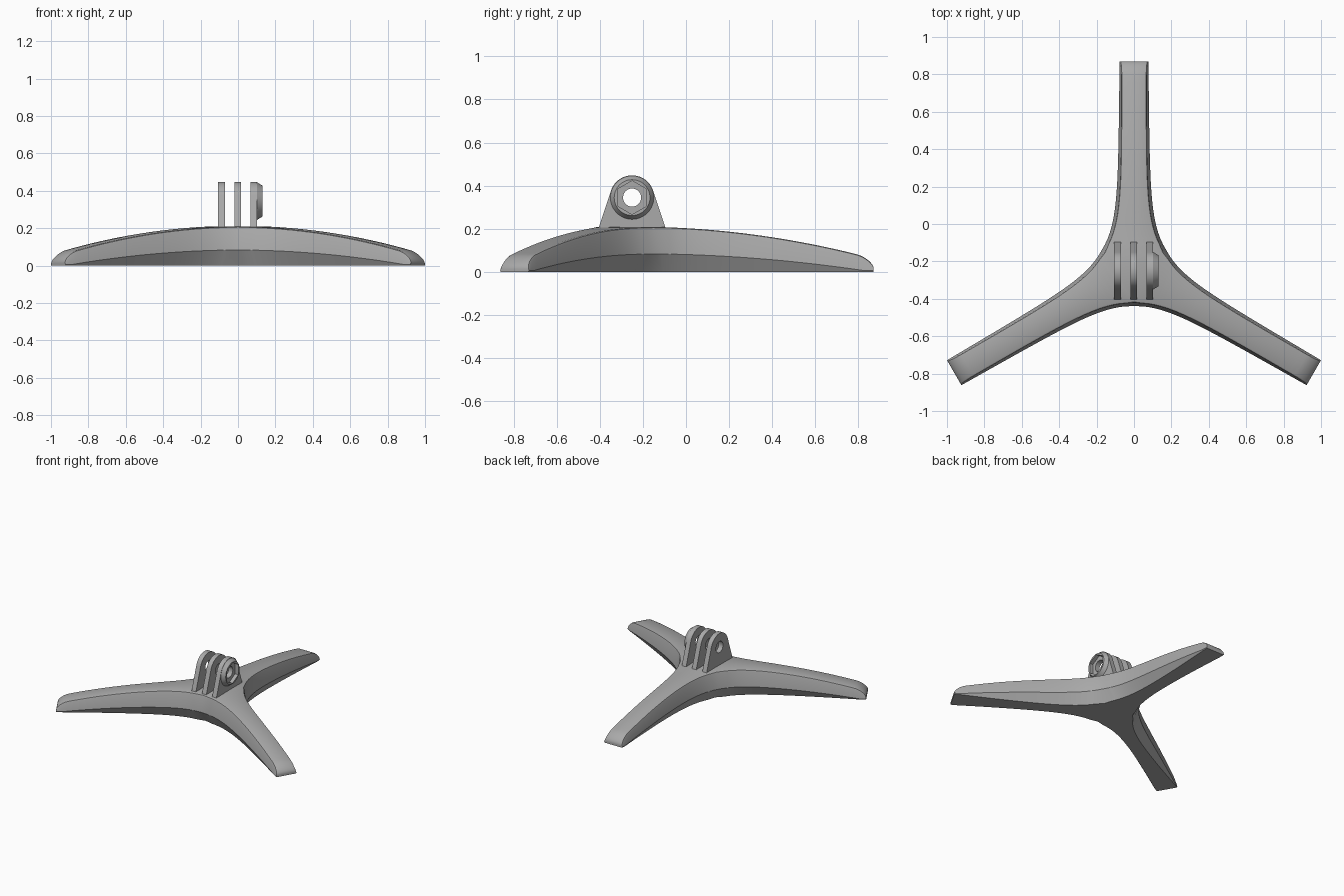
import bpy, bmesh, math
from math import sin, cos, pi, radians

cube = bpy.data.objects.get("Cube")
if cube:
    bpy.data.objects.remove(cube, do_unlink=True)

grey = bpy.data.materials.new("plain grey")
grey.use_nodes = True
colour = (0.4, 0.4, 0.4, 1)
grey.diffuse_color = colour
grey.node_tree.nodes["Principled BSDF"].inputs["Base Color"].default_value = colour

HUB_Y = -0.24     # centre of the three legs
REACH = 1.11      # leg length from the hub


def finish(name, bm, angle=30):
    bmesh.ops.remove_doubles(bm, verts=bm.verts, dist=0.0004)
    bmesh.ops.recalc_face_normals(bm, faces=bm.faces)
    mesh = bpy.data.meshes.new(name)
    bm.to_mesh(mesh)
    bm.free()
    mesh.materials.append(grey)
    ob = bpy.data.objects.new(name, mesh)
    bpy.context.collection.objects.link(ob)
    bpy.ops.object.select_all(action="DESELECT")
    ob.select_set(True)
    bpy.context.view_layer.objects.active = ob
    bpy.ops.object.shade_smooth_by_angle(angle=radians(angle))
    return ob


# Tripod base: three arched legs lofted outward from a filleted hub
def leg_top(r):
    z = 0.21 - 0.12 * r * r
    t = max(0, (r - 1.03) / (REACH - 1.03))
    return z * (0.25 + 0.75 * math.sqrt(max(0, 1 - t * t)))


def half_section(r):
    """Half cross-section as (half width, height), bottom to top."""
    top = leg_top(r)
    mid = max(0.006, 0.085 * (1 - (r / REACH) ** 2))
    wide = 0.077 + 0.012 * (1 - r / REACH) + 0.178 * math.exp(-7.4 * r)
    edge = wide - 0.13 * (top - mid)
    f = min(0.012, 0.3 * top)
    return [(wide - 0.55 * mid, 0), (wide, mid), (edge, top - f),
            (edge - 0.3 * f, top - 0.3 * f), (edge - f, top)]


stations = [0.1 + 0.93 * i / 30 for i in range(31)]
stations += [1.03 + 0.08 * sin(pi / 2 * i / 8) for i in range(1, 9)]

bm = bmesh.new()
for k in range(3):
    a = radians(90 + 120 * k)

    def place(r, s, z):
        return bm.verts.new((r * cos(a) - s * sin(a), HUB_Y + r * sin(a) + s * cos(a), z))

    rings = []
    for i, r in enumerate(stations):
        half = half_section(r)
        loop = half + [(-w, z) for w, z in reversed(half)]
        # the first ring is mitred against the neighbouring legs
        rings.append([place(abs(w) / math.sqrt(3) if i == 0 else r, w, z) for w, z in loop])
    n = len(rings[0])
    for p, q in zip(rings, rings[1:]):
        for j in range(n):
            bm.faces.new((p[j], p[(j + 1) % n], q[(j + 1) % n], q[j]))
    bm.faces.new(rings[-1])
    first = rings[0]
    bm.faces.new((first[0], first[-1], place(0, 0, 0)))
    bm.faces.new((first[n // 2 - 1], first[n // 2], place(0, 0, 0.21)))
finish("tripod_base", bm)


# Mount: three pierced prongs and a nut boss around one bolt axis
AXIS_Y, AXIS_Z, HOLE = -0.25, 0.345, 0.042


def pierced_solid(name, outer0, outer1, inner, x0, x1):
    """Plate along x with matching outer and inner loops about the bolt axis."""
    bm = bmesh.new()
    loops = [[bm.verts.new((x, AXIS_Y + y, AXIS_Z + z)) for y, z in pts]
             for x, pts in ((x0, outer0), (x1, outer1), (x1, inner), (x0, inner))]
    n = len(inner)
    for k in range(4):
        p, q = loops[k], loops[(k + 1) % 4]
        for j in range(n):
            bm.faces.new((p[j], p[(j + 1) % n], q[(j + 1) % n], q[j]))
    return finish(name, bm)


def circle(radius, n=48):
    return [(radius * sin(2 * pi * i / n), radius * cos(2 * pi * i / n)) for i in range(n)]


# Prong outline: round head with tangent sides down to a wide foot
outline = [(0.103 * cos(radians(18 + 4 * i)), 0.103 * sin(radians(18 + 4 * i))) for i in range(37)]
foot = [(-0.155 + 0.31 * i / 12, -0.14) for i in range(13)]
(lx, lz), (rx, rz) = outline[-1], outline[0]
left_side = [(lx + (foot[0][0] - lx) * t / 6, lz + (foot[0][1] - lz) * t / 6) for t in range(1, 6)]
right_side = [(-y, z) for y, z in reversed(left_side)]
outline += left_side + foot + right_side
hole = [(HOLE * y / math.hypot(y, z), HOLE * z / math.hypot(y, z)) for y, z in outline]

for name, x in (("right_prong", -0.088), ("middle_prong", -0.001), ("left_prong", 0.084)):
    pierced_solid(name, outline, outline, hole, x - 0.018, x + 0.018)

# Hexagonal nut pocket inside a tapered boss
hexagon = []
for i, (y, z) in enumerate(circle(1)):
    t = (2 * pi * i / 48) % (pi / 3) - pi / 6
    r = 0.078 * cos(pi / 6) / cos(t)
    hexagon.append((r * y, r * z))
pierced_solid("nut_boss", circle(0.102), circle(0.083), hexagon, 0.1, 0.13)
